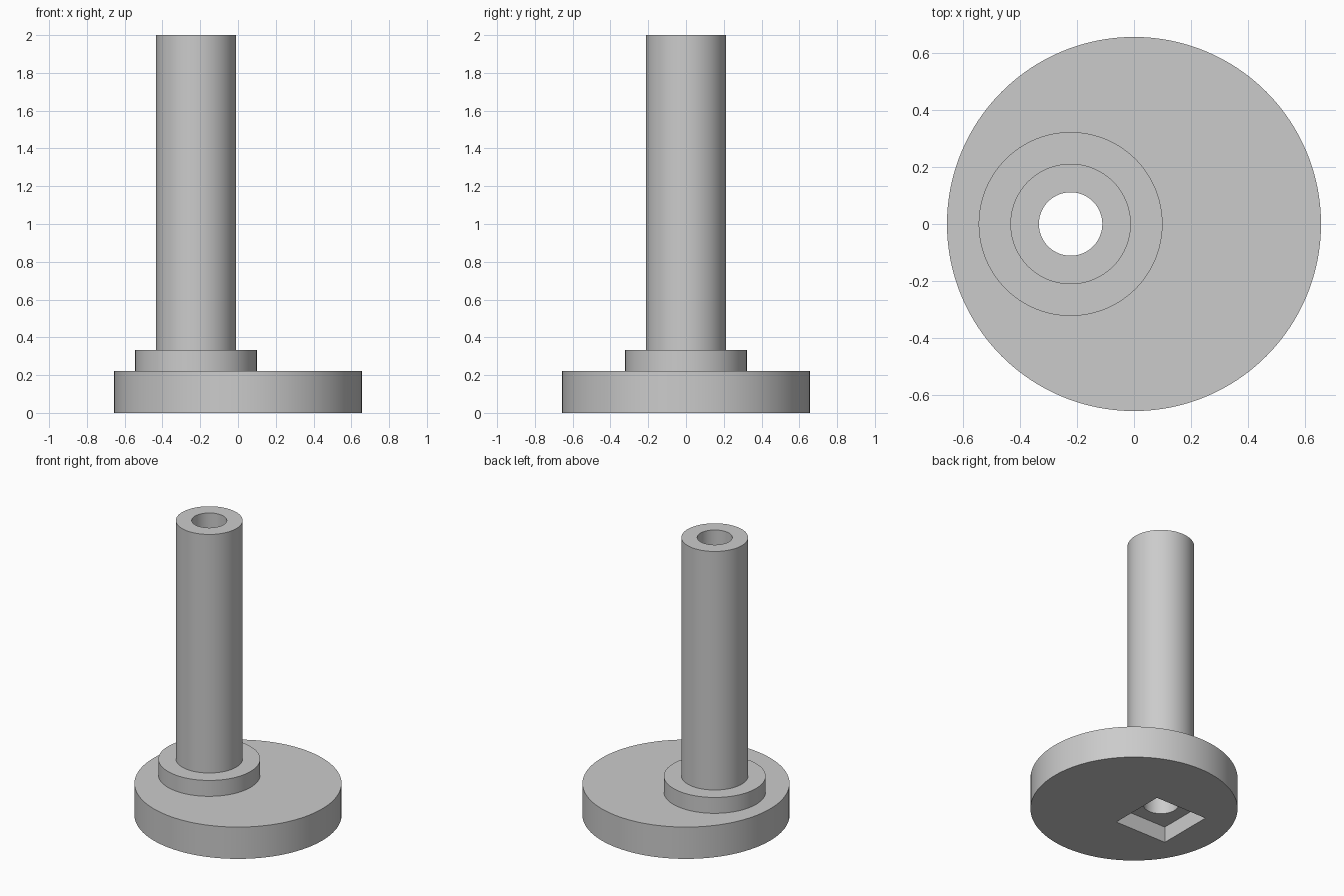
import bpy

if "Cube" in bpy.data.objects:
    bpy.data.objects.remove(bpy.data.objects["Cube"])

U = 1 / 9            # design unit
OFFSET = -2 * U      # stem axis, off the disc centre

grey = bpy.data.materials.new("plain_grey")
grey.use_nodes = True
COLOUR = (0.6, 0.6, 0.6, 1)
grey.diffuse_color = COLOUR
grey.node_tree.nodes["Principled BSDF"].inputs["Base Color"].default_value = COLOUR


def cylinder(name, radius, bottom, top, x=OFFSET, sides=96):
    bpy.ops.mesh.primitive_cylinder_add(
        vertices=sides, radius=radius, depth=top - bottom,
        location=(x, 0, (bottom + top) / 2))
    ob = bpy.context.object
    ob.name = name
    ob.data.materials.append(grey)
    return ob


def combine(target, tool, operation):
    """Apply a boolean and discard the tool object."""
    tool.hide_render = True
    mod = target.modifiers.new(tool.name, "BOOLEAN")
    mod.operation, mod.object, mod.solver = operation, tool, "EXACT"
    bpy.context.view_layer.objects.active = target
    bpy.ops.object.modifier_apply(modifier=mod.name)
    bpy.data.objects.remove(tool)


# Wide disc, with a collar and a stem standing off centre
body = cylinder("disc_with_collar_and_stem", 5.9 * U, 0, 2 * U, x=0, sides=128)
combine(body, cylinder("collar", 2.9 * U, U, 3 * U), "UNION")
combine(body, cylinder("stem", 1.9 * U, 1.5 * U, 18 * U), "UNION")

# Bore right through the stem
combine(body, cylinder("bore", U, -U, 19 * U), "DIFFERENCE")

# Square pocket in the underside
bpy.ops.mesh.primitive_cube_add(size=1, location=(OFFSET, 0, 0))
pocket = bpy.context.object
pocket.name = "pocket"
pocket.scale = (3.6 * U, 3.6 * U, 2 * U)
pocket.data.materials.append(grey)
combine(body, pocket, "DIFFERENCE")

# Smooth walls, crisp rims
bpy.ops.object.select_all(action="DESELECT")
body.select_set(True)
bpy.context.view_layer.objects.active = body
bpy.ops.object.shade_smooth_by_angle()
